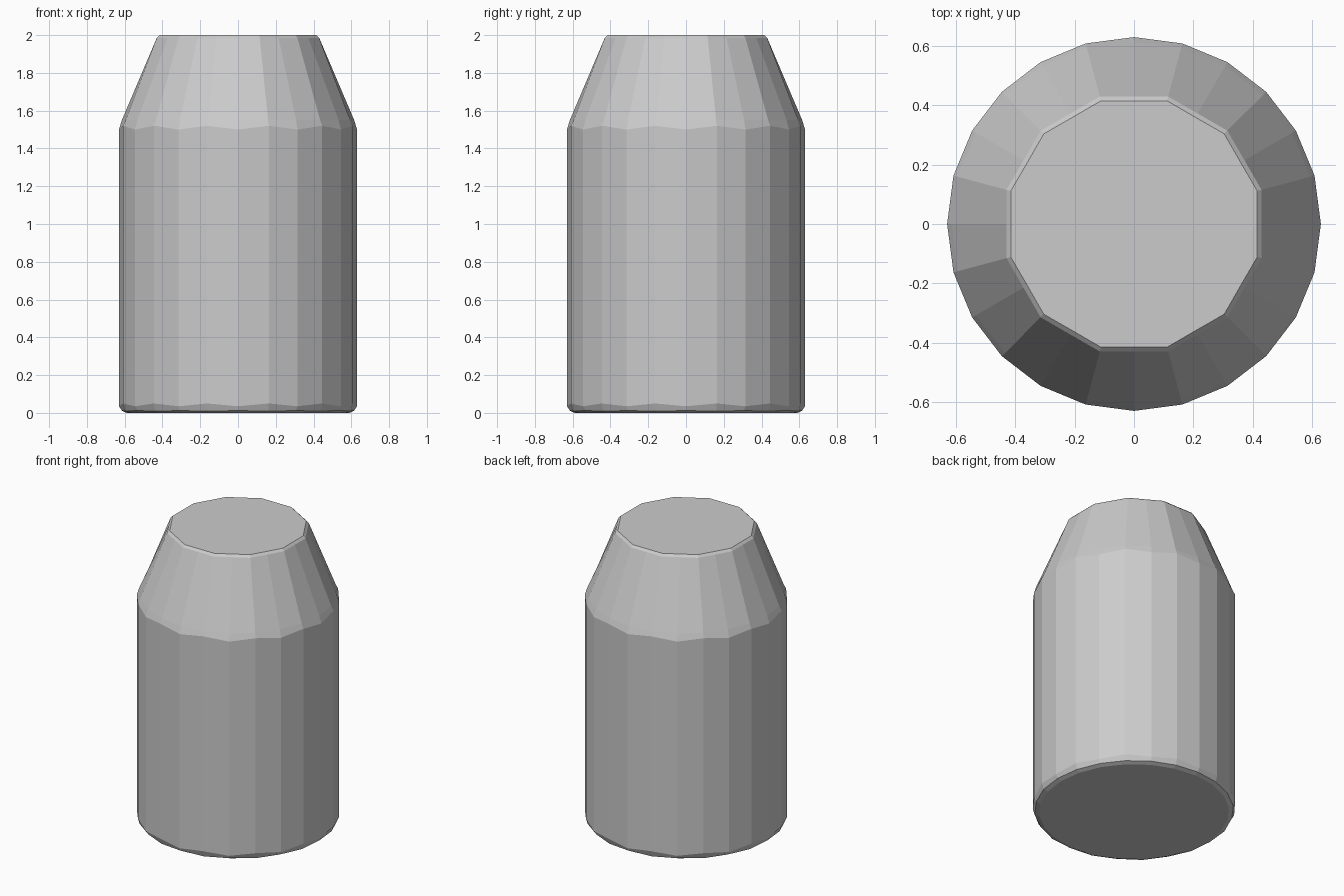
import bpy, bmesh
from math import sin, cos, pi

if "Cube" in bpy.data.objects:
    bpy.data.objects.remove(bpy.data.objects["Cube"])

SIDES = 24

# Rings as (even radius, odd radius, even height, odd height)
RINGS = [
    (0.59, 0.59, 0.0, 0.0),
    (0.615, 0.618, 0.012, 0.010),
    (0.63, 0.63, 0.035, 0.05),
    (0.63, 0.63, 1.50, 1.52),
    (0.615, 0.615, 1.55, 1.55),
    (0.43, 0.445, 1.985, 1.985),
    (0.415, 0.43, 2.0, 2.0),
]

# Round body with rounded foot, tapered shoulder and flat top
bm = bmesh.new()
loops = []
for r_even, r_odd, z_even, z_odd in RINGS:
    loop = []
    for i in range(SIDES):
        a = 2 * pi * i / SIDES
        r, z = (r_odd, z_odd) if i % 2 else (r_even, z_even)
        loop.append(bm.verts.new((r * cos(a), r * sin(a), z)))
    loops.append(loop)
for low, high in zip(loops, loops[1:]):
    for i in range(SIDES):
        j = (i + 1) % SIDES
        bm.faces.new((low[i], low[j], high[j], high[i]))
bm.faces.new(loops[0][::-1])
bm.faces.new(loops[-1])

mesh = bpy.data.meshes.new("tapered_body")
bm.to_mesh(mesh)
bm.free()
body = bpy.data.objects.new("tapered_body", mesh)
bpy.context.collection.objects.link(body)
